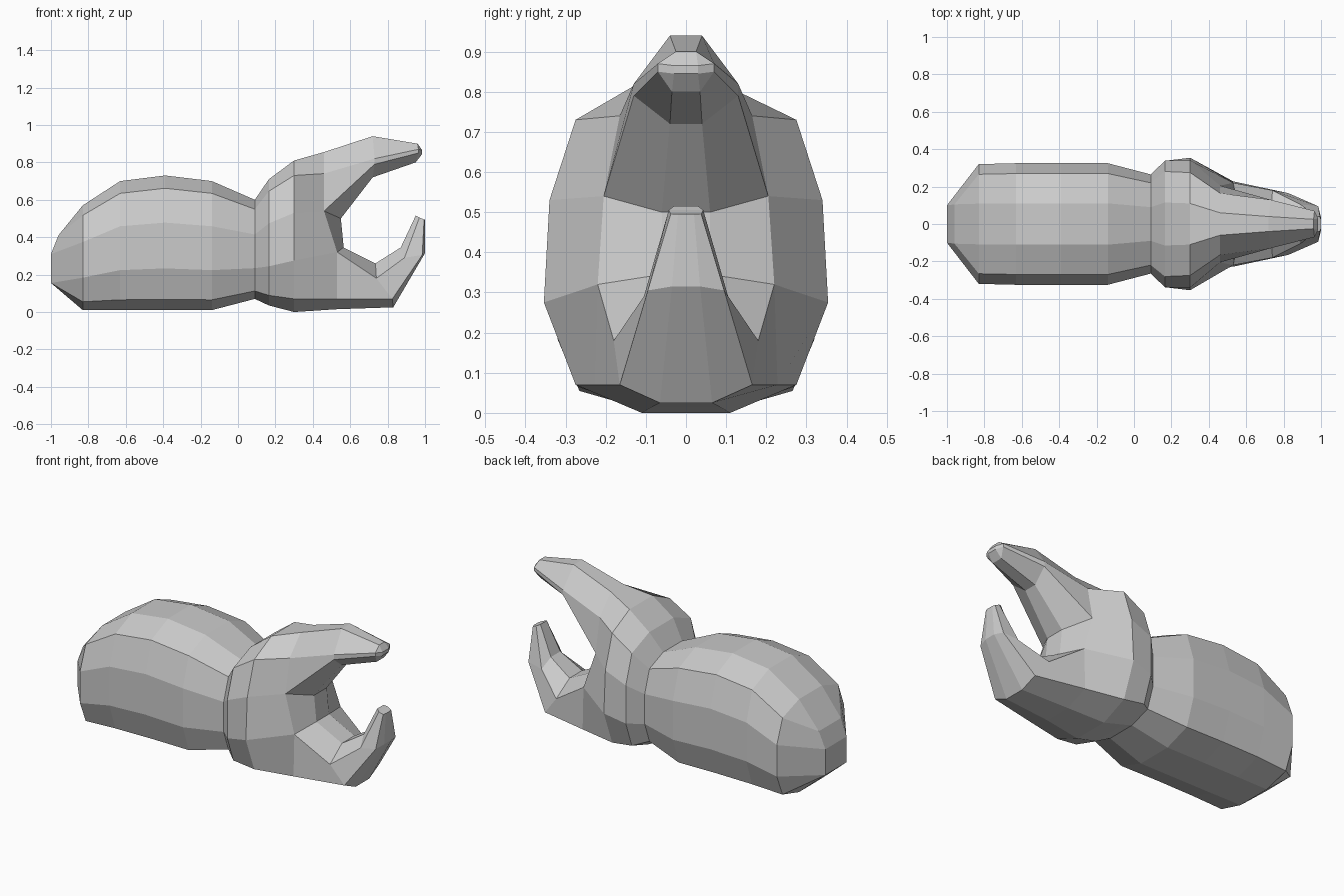
import bpy, bmesh

if "Cube" in bpy.data.objects:
    bpy.data.objects.remove(bpy.data.objects["Cube"])

bm = bmesh.new()


def face(pts):
    """Add a face, dropping repeated corners."""
    uniq = []
    for p in pts:
        if p not in uniq:
            uniq.append(p)
    if len(uniq) > 2:
        bm.faces.new([bm.verts.new(p) for p in uniq])


def flip(p):
    return (p[0], -p[1], p[2])


def both(pts):
    face(pts)
    face([flip(p) for p in reversed(pts)])


def loft(rings):
    """Skin half-rings, mirror them and bridge the centre strips."""
    for a, b in zip(rings, rings[1:]):
        for i in range(len(a) - 1):
            both([a[i], a[i + 1], b[i + 1], b[i]])
        for i in (0, -1):
            face([a[i], b[i], flip(b[i]), flip(a[i])])


def cap(ring):
    for a, b in zip(ring, ring[1:]):
        face([a, b, flip(b), flip(a)])


def section(x, w, top, bottom):
    """Twelve-sided body section (one half)."""
    ys = (.34, .83, 1, 1, .83, .34)
    zs = (1, .905, .65, .31, .08, 0)
    return [(x, w * y, bottom + (top - bottom) * z) for y, z in zip(ys, zs)]


# rounded tail end
A, B, C = (-.96, .105, .41), (-1, .1, .31), (-1, .1, .155)
tail = [A, A, B, C, C, C]
cap(tail)

# abdomen, neck groove and thorax
abdomen = [section(*s) for s in (
    (-.83, .32, .57, .01), (-.63, .325, .70, .01), (-.39, .325, .73, .01),
    (-.14, .325, .70, .01), (.09, .265, .60, .07), (.165, .338, .71, .035))]
thorax = [(.3, .11, .81), (.3, .275, .73), (.3, .34, .53),
          (.3, .354, .275), (.3, .275, .07), (.3, .11, 0)]

# head, and the mouth wall between the horns
head = [(.46, .06, .855), (.46, .165, .74), (.46, .205, .54),
        (.53, .22, .32), (.53, .228, .07), (.53, .085, .015)]
m1, m2 = (.55, .06, .50), (.565, .06, .345)
loft([tail] + abdomen + [thorax, head])
both([head[2], head[3], m2, m1])
face([m1, m2, flip(m2), flip(m1)])

# upper horn
upper_tip = [(.985, .03, .865), (.985, .03, .865), (.985, .03, .845), (.985, .03, .845)]
loft([head[:3] + [m1],
      [(.72, .04, .94), (.73, .13, .82), (.73, .13, .79), (.72, .04, .72)],
      [(.96, .025, .90), (.965, .07, .87), (.965, .07, .85), (.95, .035, .80)],
      upper_tip])
cap(upper_tip)

# lower horn, curving upwards
lower_tip = [(.95, .03, .515), (.97, .043, .505), (.995, .038, .495), (1, .02, .495)]
loft([[m2] + head[3:],
      [(.735, .06, .26), (.74, .18, .18), (.825, .165, .07), (.83, .065, .025)],
      [(.87, .045, .345), (.89, .105, .29), (.985, .095, .305), (1, .035, .315)],
      lower_tip])
cap(lower_tip)

bmesh.ops.remove_doubles(bm, verts=bm.verts, dist=1e-4)
bmesh.ops.recalc_face_normals(bm, faces=bm.faces)
mesh = bpy.data.meshes.new("beetle_body")
bm.to_mesh(mesh)
bm.free()
bpy.context.collection.objects.link(bpy.data.objects.new("beetle_body", mesh))
